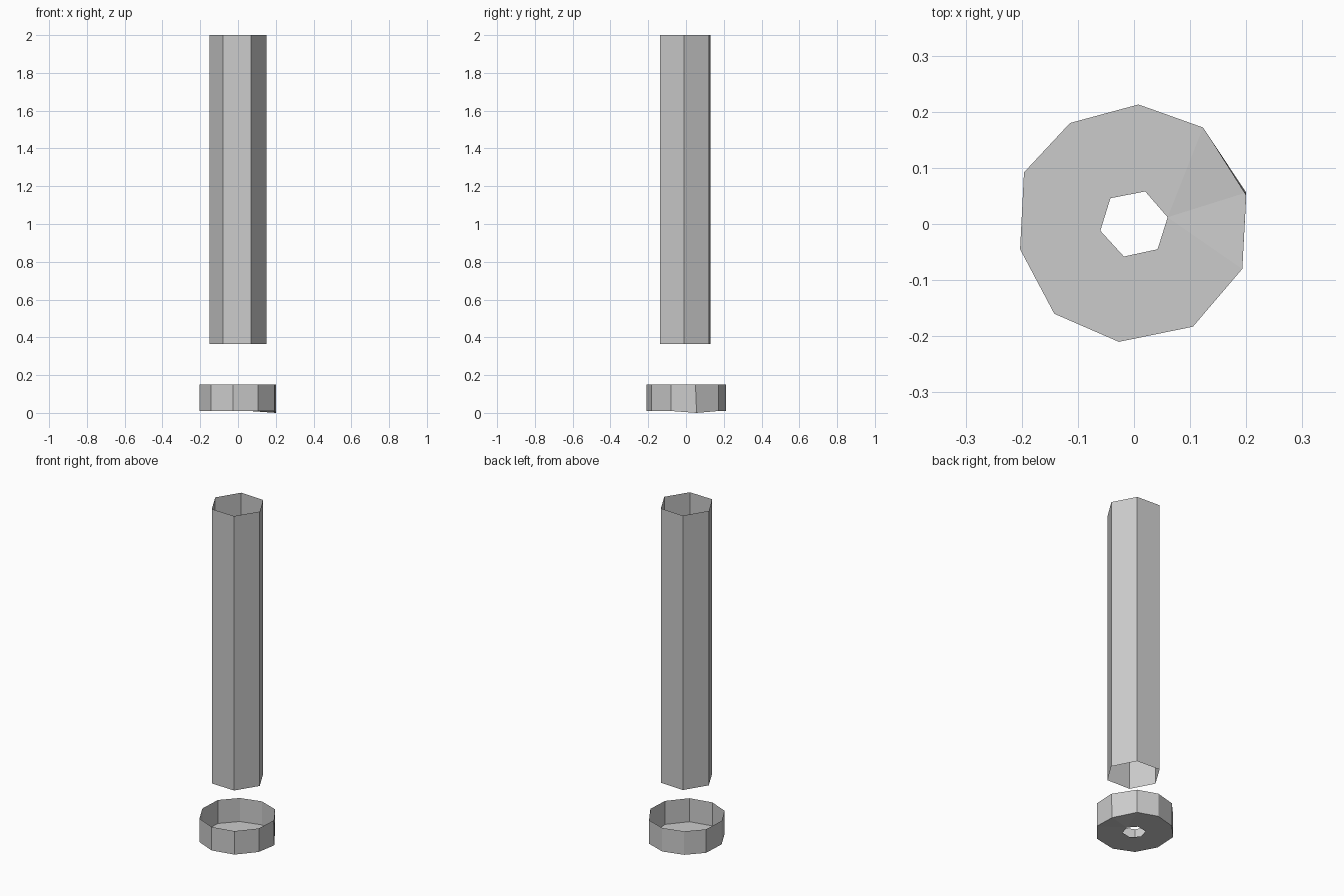
import bpy, bmesh

if "Cube" in bpy.data.objects:
    bpy.data.objects.remove(bpy.data.objects["Cube"])


def add_ring(bm, points, z):
    """Closed loop of vertices and edges at one height."""
    verts = [bm.verts.new((x, y, z)) for x, y in points]
    edges = [bm.edges.new((verts[i - 1], verts[i])) for i in range(len(verts))]
    return verts, edges


def add_wall(bm, low, high):
    """Single-sheet side wall between two matching rings."""
    for i in range(len(low)):
        bm.faces.new((low[i - 1], low[i], high[i], high[i - 1]))


def finish(bm, name):
    mesh = bpy.data.meshes.new(name)
    bm.to_mesh(mesh)
    bm.free()
    obj = bpy.data.objects.new(name, mesh)
    bpy.context.collection.objects.link(obj)
    return obj


# Hexagonal tube, open at both ends
hexagon = [(0.15, -0.01), (0.08, 0.122), (-0.07, 0.13),
           (-0.15, 0.0), (-0.08, -0.132), (0.07, -0.137)]
bm = bmesh.new()
low, _ = add_ring(bm, hexagon, 0.365)
high, _ = add_ring(bm, hexagon, 2.0)
add_wall(bm, low, high)
finish(bm, "tube")

# Ten-sided open cup
rim = [(0.2, 0.05), (0.123, 0.172), (0.008, 0.213), (-0.114, 0.18),
       (-0.196, 0.092), (-0.203, -0.045), (-0.142, -0.16),
       (-0.027, -0.21), (0.105, -0.183), (0.193, -0.08)]
hole = [(0.06, 0.012), (0.02, 0.058), (-0.042, 0.046),
        (-0.06, -0.012), (-0.018, -0.058), (0.042, -0.045)]
bm = bmesh.new()
low, outer_edges = add_ring(bm, rim, 0.01)
high, _ = add_ring(bm, rim, 0.15)
add_wall(bm, low, high)

# Cup floor with a hexagonal hole and one slightly dropped corner
_, hole_edges = add_ring(bm, hole, 0.01)
bmesh.ops.bridge_loops(bm, edges=outer_edges + hole_edges)
low[0].co = (0.2, 0.056, 0.0)
bmesh.ops.recalc_face_normals(bm, faces=bm.faces[:])
finish(bm, "cup")
